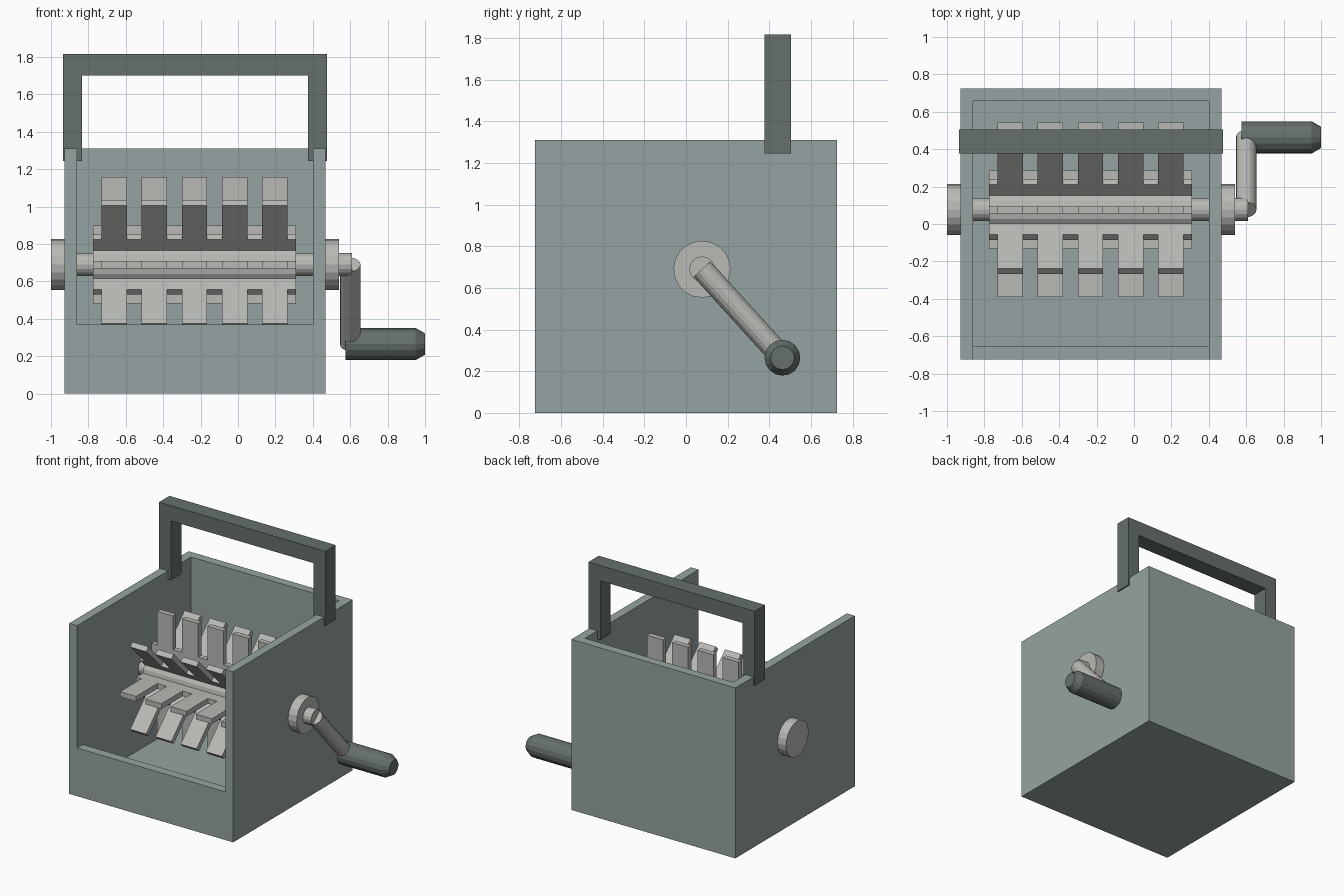
import bpy, bmesh, math
from mathutils import Vector, Matrix

if "Cube" in bpy.data.objects:
    bpy.data.objects.remove(bpy.data.objects["Cube"])


def material(name, color):
    m = bpy.data.materials.new(name)
    m.diffuse_color = (*color, 1)
    m.use_nodes = True
    m.node_tree.nodes["Principled BSDF"].inputs["Base Color"].default_value = m.diffuse_color
    return m


CASE = material("case_paint", (0.30, 0.37, 0.36))
DARK = material("dark_grip", (0.13, 0.16, 0.15))
METAL = material("metal", (0.48, 0.49, 0.46))


def finish(name, bm, mat=None):
    bmesh.ops.recalc_face_normals(bm, faces=bm.faces[:])
    me = bpy.data.meshes.new(name)
    bm.to_mesh(me)
    bm.free()
    ob = bpy.data.objects.new(name, me)
    bpy.context.collection.objects.link(ob)
    if mat:
        me.materials.append(mat)
    return ob


def box(name, lo, hi, mat=None):
    lo, hi = Vector(lo), Vector(hi)
    bm = bmesh.new()
    bmesh.ops.create_cube(bm, size=1, matrix=Matrix.Translation((lo + hi) / 2)
                          @ Matrix.Diagonal((*(hi - lo), 1)))
    return finish(name, bm, mat)


def rod(name, a, b, r, sides, mat):
    a, b = Vector(a), Vector(b)
    bm = bmesh.new()
    rot = (b - a).to_track_quat('Z', 'Y').to_matrix().to_4x4()
    bmesh.ops.create_cone(bm, cap_ends=True, segments=sides, radius1=r, radius2=r,
                          depth=(b - a).length,
                          matrix=Matrix.Translation((a + b) / 2) @ rot)
    return finish(name, bm, mat)


def prism(name, outline, vec, matrix, mat):
    """Flat outline extruded along vec, then placed with matrix."""
    bm = bmesh.new()
    face = bm.faces.new([bm.verts.new(p) for p in outline])
    new = bmesh.ops.extrude_face_region(bm, geom=[face])["geom"]
    bmesh.ops.translate(bm, vec=vec, verts=[g for g in new if isinstance(g, bmesh.types.BMVert)])
    bmesh.ops.transform(bm, matrix=matrix, verts=bm.verts[:])
    return finish(name, bm, mat)


# Open-top case with a tall opening in the front wall
case = box("case", (-0.927, -0.725, 0), (0.467, 0.725, 1.31), CASE)
cutters = [box("cavity_cutter", (-0.86, -0.655, 0.068), (0.40, 0.657, 1.5)),
           box("opening_cutter", (-0.86, -0.9, 0.37), (0.40, -0.5, 1.5))]
for c in cutters:
    mod = case.modifiers.new(c.name, 'BOOLEAN')
    mod.object, mod.operation, mod.solver = c, 'DIFFERENCE', 'EXACT'
    c.hide_render = True
    bpy.context.view_layer.objects.active = case
    bpy.ops.object.modifier_apply(modifier=mod.name)
for c in cutters:
    bpy.data.objects.remove(c)

# Carrying handle: an upside-down U
L, R, W = -0.936, 0.477, 0.102
prism("carry_handle",
      [(L, 0.378, 1.245), (L + W, 0.378, 1.245), (L + W, 0.378, 1.70), (R - W, 0.378, 1.70),
       (R - W, 0.378, 1.245), (R, 0.378, 1.245), (R, 0.378, 1.817), (L, 0.378, 1.817)],
      (0, 0.127, 0), Matrix(), DARK)

# Shaft, hub and bearings
AY, AZ = 0.077, 0.69
rod("shaft", (-0.93, AY, AZ), (0.61, AY, AZ), 0.061, 16, METAL)
rod("rotor_hub", (-0.775, AY, AZ), (0.31, AY, AZ), 0.13, 16, METAL)
rod("left_bearing", (-1.0, AY, AZ), (-0.92, AY, AZ), 0.137, 20, METAL)
rod("right_bearing", (0.46, AY, AZ), (0.54, AY, AZ), 0.137, 20, METAL)

# Eight toothed blades around the shaft
MID, HALF, T = -0.2325, 0.5425, 0.04
outline = [(-HALF, 0.0, 0.05), (-HALF, 0.0, 0.208)]
for i in range(-2, 3):
    x0, x1 = i * 0.2145 - 0.068, i * 0.2145 + 0.068
    outline += [(x0, 0, 0.208), (x0, 0, 0.467), (x1, 0, 0.467), (x1, 0, 0.208)]
outline += [(HALF, 0, 0.208), (HALF, 0, 0.05)]
for k in range(8):
    place = (Matrix.Translation((MID, AY, AZ)) @ Matrix.Rotation(k * math.pi / 4, 4, 'X')
             @ Matrix.Translation((0, -T / 2, 0)))
    prism(f"toothed_blade_{k + 1}", outline, (0, T, 0), place, METAL)

# Crank arm and grip with a chamfered end
GY, GZ = 0.463, 0.265
rod("crank_arm", (0.60, AY, AZ), (0.60, GY, GZ), 0.055, 16, METAL)
grip = rod("crank_grip", (0.575, GY, GZ), (1.0, GY, GZ), 0.086, 16, DARK)
for v in grip.data.vertices:
    if v.co.x > 0.9:
        v.co.x = 0.95
bm = bmesh.new()
bm.from_mesh(grip.data)
bm.faces.ensure_lookup_table()
end = max(bm.faces, key=lambda f: f.calc_center_median().x)
new = bmesh.ops.extrude_face_region(bm, geom=[end])["geom"]
for v in (g for g in new if isinstance(g, bmesh.types.BMVert)):
    v.co = Vector((1.0, GY + (v.co.y - GY) * 0.66, GZ + (v.co.z - GZ) * 0.66))
for f in [f for f in bm.faces if len(f.verts) > 4 and abs(f.calc_center_median().x - 0.95) < 0.001]:
    bm.faces.remove(f)
bm.to_mesh(grip.data)
bm.free()
